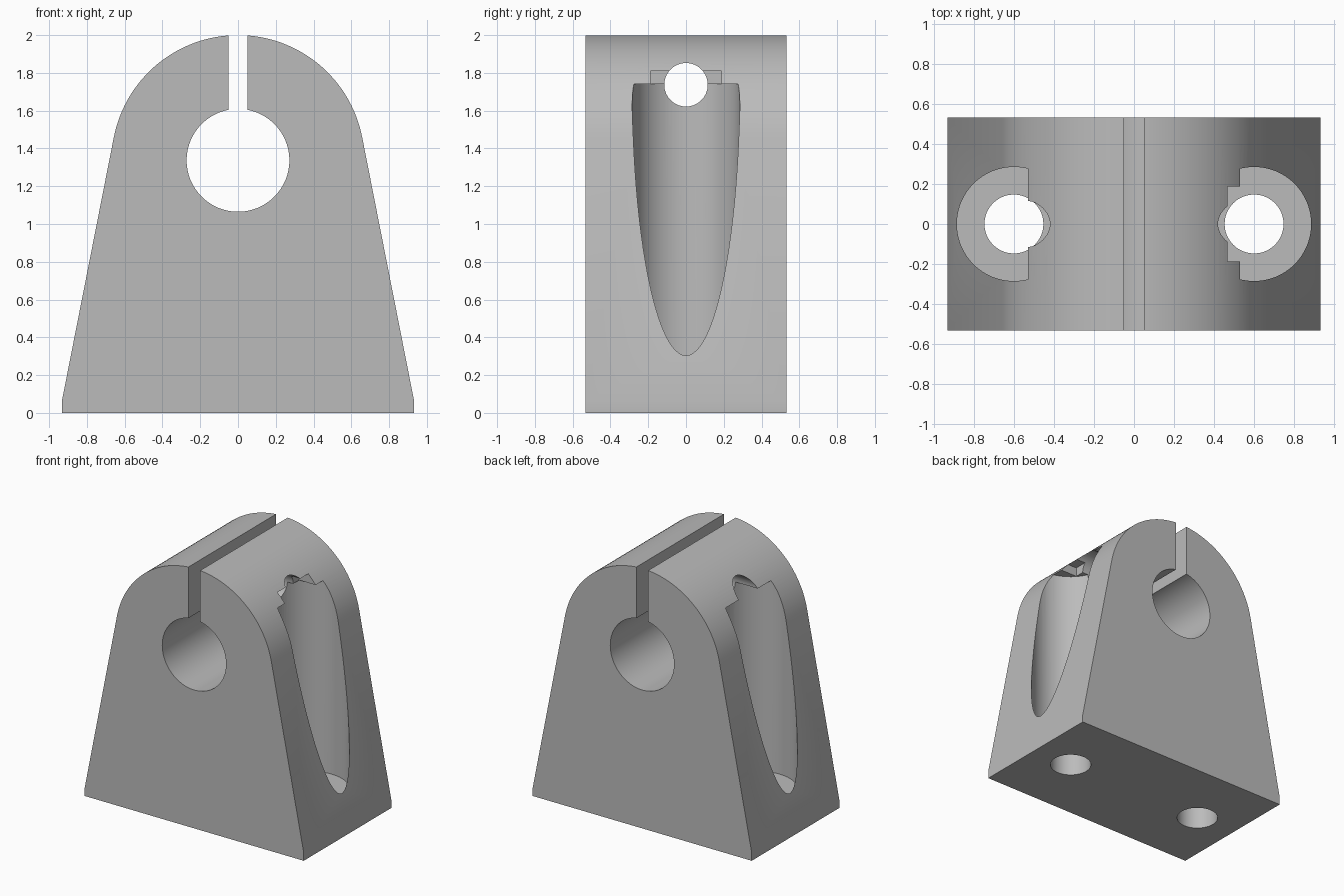
import bpy
import bmesh
import math
from mathutils import Matrix, Vector

cube = bpy.data.objects.get("Cube")
if cube:
    bpy.data.objects.remove(cube, do_unlink=True)

HALF_W, HALF_D = 0.933, 0.533
TOP_R, TOP_Z = 0.67, 1.33
BORE_R = 0.272
SCREW_X, CROSS_Z = 0.6, 1.737

# Plain grey for the whole block
grey = bpy.data.materials.new("plain_grey")
grey.use_nodes = True
colour = (0.5, 0.5, 0.5, 1)
grey.diffuse_color = colour
grey.node_tree.nodes["Principled BSDF"].inputs["Base Color"].default_value = colour


def make_object(name, bm):
    bmesh.ops.recalc_face_normals(bm, faces=bm.faces)
    mesh = bpy.data.meshes.new(name)
    bm.to_mesh(mesh)
    bm.free()
    mesh.materials.append(grey)
    obj = bpy.data.objects.new(name, mesh)
    bpy.context.collection.objects.link(obj)
    return obj


def cylinder(name, start, end, radius):
    start, end = Vector(start), Vector(end)
    axis = end - start
    turn = axis.to_track_quat("Z", "Y").to_matrix().to_4x4()
    bm = bmesh.new()
    bmesh.ops.create_cone(bm, cap_ends=True, segments=96, radius1=radius,
                          radius2=radius, depth=axis.length,
                          matrix=Matrix.Translation((start + end) / 2) @ turn)
    return make_object(name, bm)


def box(name, low, high):
    low, high = Vector(low), Vector(high)
    bm = bmesh.new()
    bmesh.ops.create_cube(bm, size=1, matrix=Matrix.Translation((low + high) / 2)
                          @ Matrix.Diagonal((*(high - low), 1)))
    return make_object(name, bm)


# Clamp block: tapered sides running tangent into a round top
foot = Vector((HALF_W, 0.06 - TOP_Z))
tangent = math.atan2(foot.y, foot.x) + math.acos(TOP_R / foot.length)
steps = 64
profile = [(-HALF_W, 0.06), (-HALF_W, 0), (HALF_W, 0), (HALF_W, 0.06)]
for i in range(steps + 1):
    a = tangent + (math.pi - 2 * tangent) * i / steps
    profile.append((TOP_R * math.cos(a), TOP_Z + TOP_R * math.sin(a)))
bm = bmesh.new()
face = bm.faces.new([bm.verts.new((x, -HALF_D, z)) for x, z in profile])
extruded = bmesh.ops.extrude_face_region(bm, geom=[face])
bmesh.ops.translate(bm, vec=(0, 2 * HALF_D, 0),
                    verts=[v for v in extruded["geom"] if isinstance(v, bmesh.types.BMVert)])
block = make_object("clamp_block", bm)

# Rod bore, clamping slot, cross bolt hole and nut pocket
cutters = [
    cylinder("rod_bore", (0, -1, TOP_Z + 0.007), (0, 1, TOP_Z + 0.007), BORE_R),
    box("clamp_slot", (-0.05, -1, TOP_Z), (0.05, 1, 2.2)),
    cylinder("cross_bolt_hole", (-1, 0, CROSS_Z), (1, 0, CROSS_Z), 0.115),
    box("nut_pocket", (0.39, -0.187, 1.6), (0.65, 0.187, 1.81)),
]
# Base screw holes with deep head recesses
for side, sign in (("left", 1), ("right", -1)):
    x = sign * SCREW_X
    cutters.append(cylinder(side + "_screw_hole", (x, 0, -0.2), (x, 0, 0.5), 0.147))
    cutters.append(cylinder(side + "_head_recess", (x, 0, 0.265), (x, 0, 1.74), 0.285))

bpy.context.view_layer.objects.active = block
for cutter in cutters:
    cutter.hide_render = True
    mod = block.modifiers.new(cutter.name, "BOOLEAN")
    mod.operation = "DIFFERENCE"
    mod.solver = "EXACT"
    mod.object = cutter
    bpy.ops.object.modifier_apply(modifier=mod.name)
for cutter in cutters:
    bpy.data.objects.remove(cutter, do_unlink=True)

for obj in bpy.context.selected_objects:
    obj.select_set(False)
block.select_set(True)
bpy.ops.object.shade_smooth_by_angle(angle=math.radians(30))
